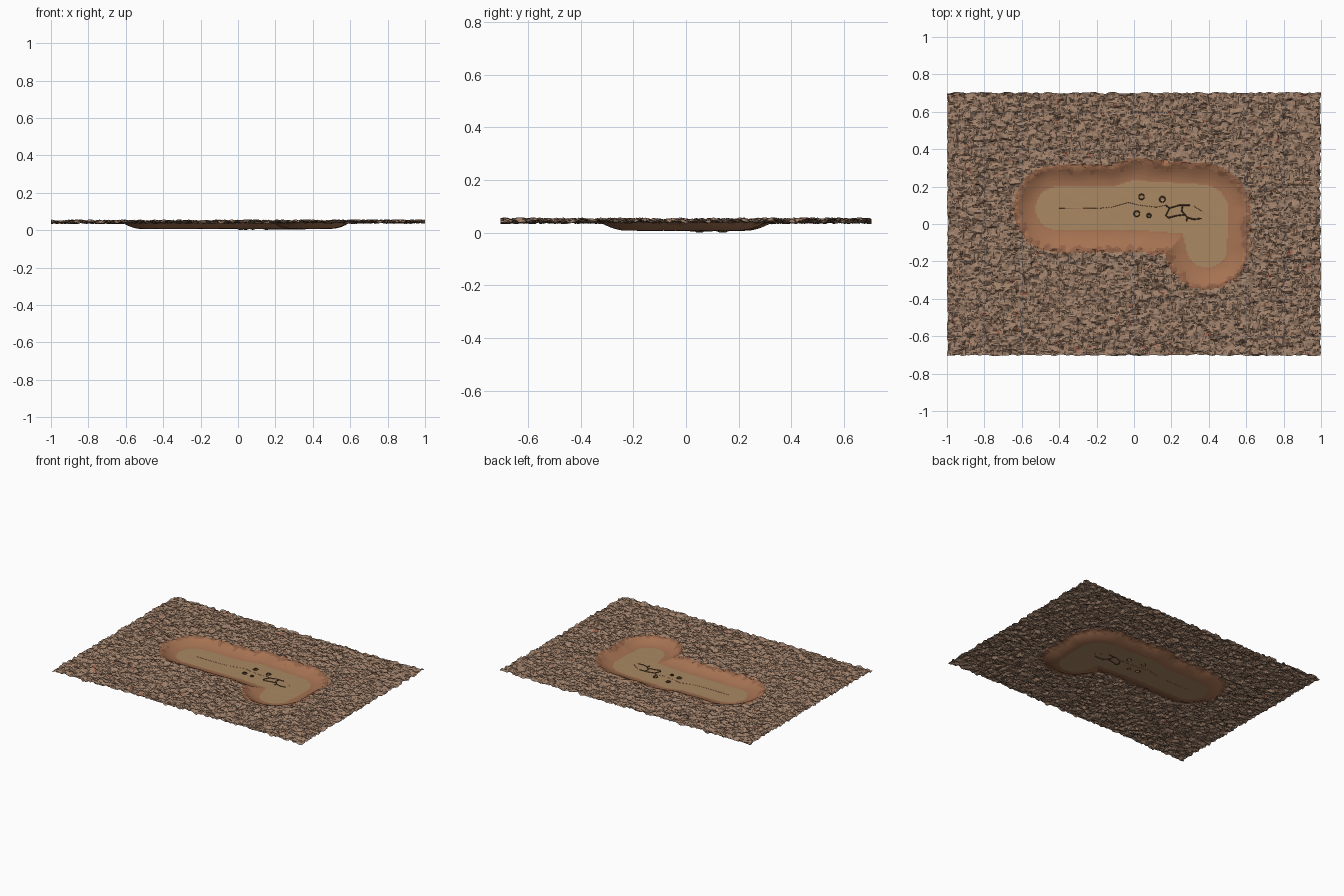
import bpy, bmesh, math
from mathutils import Vector, noise

if "Cube" in bpy.data.objects:
    bpy.data.objects.remove(bpy.data.objects["Cube"])

NX, NY = 250, 176
HX, HY = 0.997, 0.702


def material(name, rgb):
    m = bpy.data.materials.new(name)
    m.diffuse_color = (*rgb, 1)
    m.use_nodes = True
    m.node_tree.nodes["Principled BSDF"].inputs["Base Color"].default_value = m.diffuse_color
    return m


soil = material("soil", (0.36, 0.225, 0.15))
red = material("red_soil", (0.33, 0.12, 0.07))
brown = material("dark_soil", (0.17, 0.10, 0.065))
clay = material("clay", (0.38, 0.17, 0.085))
clay_dark = material("clay_dark", (0.29, 0.125, 0.065))
sand = material("sand", (0.40, 0.25, 0.125))
dark = material("dark_stain", (0.085, 0.045, 0.022))

# Pit floor outline: tapered capsules (x0, y0, x1, y1, r0, r1)
CAPS = [(-0.41, 0.083, -0.1, 0.083, 0.115, 0.115),
        (-0.1, 0.083, 0.02, 0.10, 0.115, 0.135),
        (0.02, 0.10, 0.36, 0.075, 0.13, 0.135),
        (0.37, 0.07, 0.39, -0.125, 0.135, 0.108)]
HOLES = [(0.04, 0.145, 0.016), (0.152, 0.132, 0.017), (0.015, 0.055, 0.017), (0.08, 0.045, 0.012)]


def pit_distance(x, y):
    best = 9
    for x0, y0, x1, y1, r0, r1 in CAPS:
        dx, dy = x1 - x0, y1 - y0
        t = max(0, min(1, ((x - x0) * dx + (y - y0) * dy) / (dx * dx + dy * dy)))
        best = min(best, math.hypot(x - x0 - t * dx, y - y0 - t * dy) - r0 - t * (r1 - r0))
    return best


def smooth(a, b, v):
    t = max(0, min(1, (v - a) / (b - a)))
    return t * t * (3 - 2 * t)


def surface(x, y):
    """Displaced point of the dig at x, y."""
    d = pit_distance(x, y) + 0.008 * noise.noise(Vector((x * 9, y * 9, 3)))
    rough = smooth(0.075, 0.14, d)
    # lumpy, flaky ground
    p = Vector((x * 22 + y * 8, y * 26 - x * 5, 1.7))
    n = 0.55 * noise.noise(p) + 0.45 * noise.noise(p * 2.1) + 0.3 * noise.noise(p * 4.3)
    n = max(-1, min(1, n * 1.7))
    ground = 0.045 + 0.012 * n + 0.001 * x
    z = 0.0075 + 0.0005 * noise.noise(p * 0.6)
    z += 0.007 * smooth(0, 0.05, d) + 0.030 * smooth(0.03, 0.12, d)
    z = z * (1 - rough) + ground * rough
    for hx, hy, r in HOLES:
        z -= 0.0075 * (1 - smooth(r * 0.3, r, math.hypot(x - hx, y - hy)))
    shift = noise.noise_vector(p * 1.3) * 0.009 * rough
    return Vector((max(-1, min(1, x + shift.x)), max(-0.706, min(0.706, y + shift.y)), max(0, z)))


def grid_xy(i, j):
    return -HX + 2 * HX * i / NX, -HY + 2 * HY * j / NY


points = [[surface(*grid_xy(i, j)) for j in range(NY + 1)] for i in range(NX + 1)]


# Build one zone of the sheet from the grid cells whose distance lies in a range
def zone(name, lo, hi, mats, pick):
    bm = bmesh.new()
    made = {}
    for i in range(NX):
        for j in range(NY):
            x, y = grid_xy(i + 0.5, j + 0.5)
            d = pit_distance(x, y)
            if not lo <= d < hi:
                continue
            keys = [(i, j), (i + 1, j), (i + 1, j + 1), (i, j + 1)]
            for k in keys:
                if k not in made:
                    made[k] = bm.verts.new(points[k[0]][k[1]])
            f = bm.faces.new([made[k] for k in keys])
            f.material_index = pick(x, y, d)
    me = bpy.data.meshes.new(name)
    bm.to_mesh(me)
    bm.free()
    for m in mats:
        me.materials.append(m)
    ob = bpy.data.objects.new(name, me)
    bpy.context.collection.objects.link(ob)


def ground_tone(x, y, d):
    n = noise.noise(Vector((x * 28 + 5, y * 28, 9)))
    return 1 if n > 0.58 else 2 if n < -0.4 else 0


def slope_tone(x, y, d):
    return 1 if d + 0.05 * noise.noise(Vector((x * 25, y * 25, 4))) > 0.095 else 0


zone("ground", 0.118, 9, [soil, red, brown], ground_tone)
zone("pit_slope", 0, 0.118, [clay, clay_dark], slope_tone)
zone("pit_floor", -9, 0, [sand], lambda x, y, d: 0)

# Dark rims around the post holes
for i, (x, y, r) in enumerate(HOLES):
    bpy.ops.mesh.primitive_torus_add(location=(x, y, 0.0075), major_radius=r * 0.85, minor_radius=0.0035,
                                     major_segments=20, minor_segments=6)
    rim = bpy.context.object
    rim.name = f"post_hole_rim_{i + 1}"
    rim.data.materials.append(dark)


# Cracks and thin lines lying on the floor
def crack(name, paths, width, mat):
    cu = bpy.data.curves.new(name, 'CURVE')
    cu.dimensions = '3D'
    cu.bevel_depth = width
    cu.bevel_resolution = 0
    for path in paths:
        s = cu.splines.new('POLY')
        s.points.add(len(path) - 1)
        for q, (x, y) in zip(s.points, path):
            q.co = (x, y, 0.0075, 1)
    cu.materials.append(mat)
    bpy.context.collection.objects.link(bpy.data.objects.new(name, cu))


crack("floor_cracks", [
    [(0.17, 0.10), (0.19, 0.085), (0.24, 0.10), (0.30, 0.10)],
    [(0.19, 0.085), (0.17, 0.045), (0.19, 0.03)],
    [(0.26, 0.10), (0.255, 0.07), (0.285, 0.035), (0.28, 0.015)],
    [(0.19, 0.035), (0.23, 0.045), (0.27, 0.05)],
    [(0.285, 0.035), (0.32, 0.025), (0.36, 0.03)]], 0.0035, dark)
crack("hairline_cracks", [
    [(-0.40, 0.085), (-0.2, 0.083), (-0.12, 0.09), (-0.03, 0.115), (0.03, 0.10), (0.12, 0.09), (0.17, 0.10)],
    [(0.32, 0.095), (0.36, 0.07), (0.38, 0.05)]], 0.0012, clay_dark)
